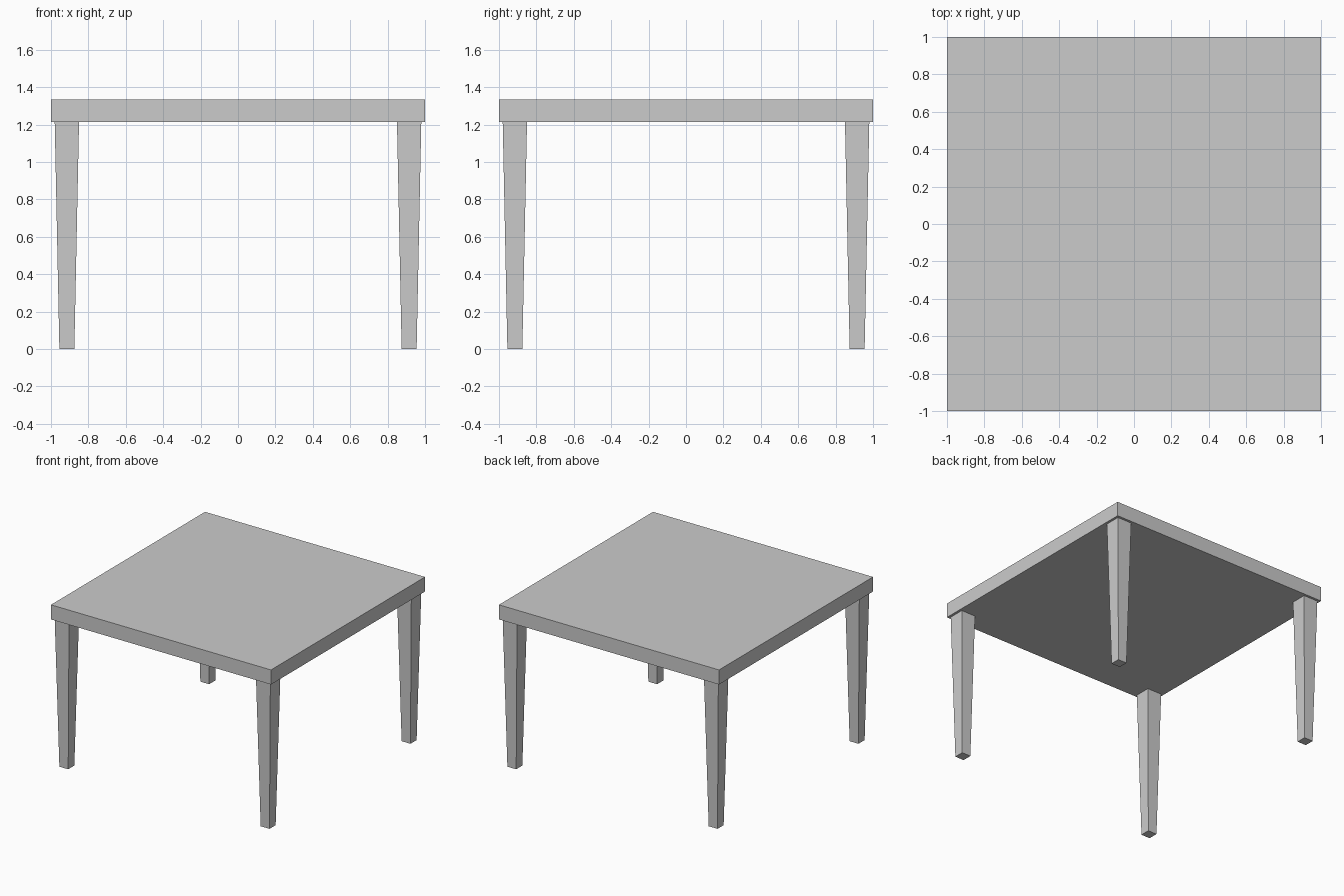
import bpy
import bmesh
from mathutils import Matrix, Vector

if "Cube" in bpy.data.objects:
    bpy.data.objects.remove(bpy.data.objects["Cube"])

SLAB_BOTTOM, SLAB_TOP = 1.215, 1.335
LEG_OFFSET = 0.915
LEG_TOP_WIDTH, LEG_FOOT_WIDTH = 0.13, 0.08


def make_block(name, center, size, foot_scale=1.0):
    """Box whose lower end can be tapered."""
    bm = bmesh.new()
    bmesh.ops.create_cube(bm, size=1.0)
    for v in bm.verts:
        if v.co.z < 0:
            v.co.x *= foot_scale
            v.co.y *= foot_scale
    bmesh.ops.transform(bm, matrix=Matrix.Diagonal(Vector(size)).to_4x4(), verts=bm.verts)
    mesh = bpy.data.meshes.new(name)
    bm.to_mesh(mesh)
    bm.free()
    obj = bpy.data.objects.new(name, mesh)
    obj.location = center
    bpy.context.collection.objects.link(obj)
    return obj


# Square table top
make_block("table_top", (0, 0, (SLAB_BOTTOM + SLAB_TOP) / 2),
           (2, 2, SLAB_TOP - SLAB_BOTTOM))

# Four tapered legs
for y_name, sy in (("front", -1), ("back", 1)):
    for x_name, sx in (("left", -1), ("right", 1)):
        make_block(f"{y_name}_{x_name}_leg",
                   (sx * LEG_OFFSET, sy * LEG_OFFSET, SLAB_BOTTOM / 2),
                   (LEG_TOP_WIDTH, LEG_TOP_WIDTH, SLAB_BOTTOM),
                   LEG_FOOT_WIDTH / LEG_TOP_WIDTH)
